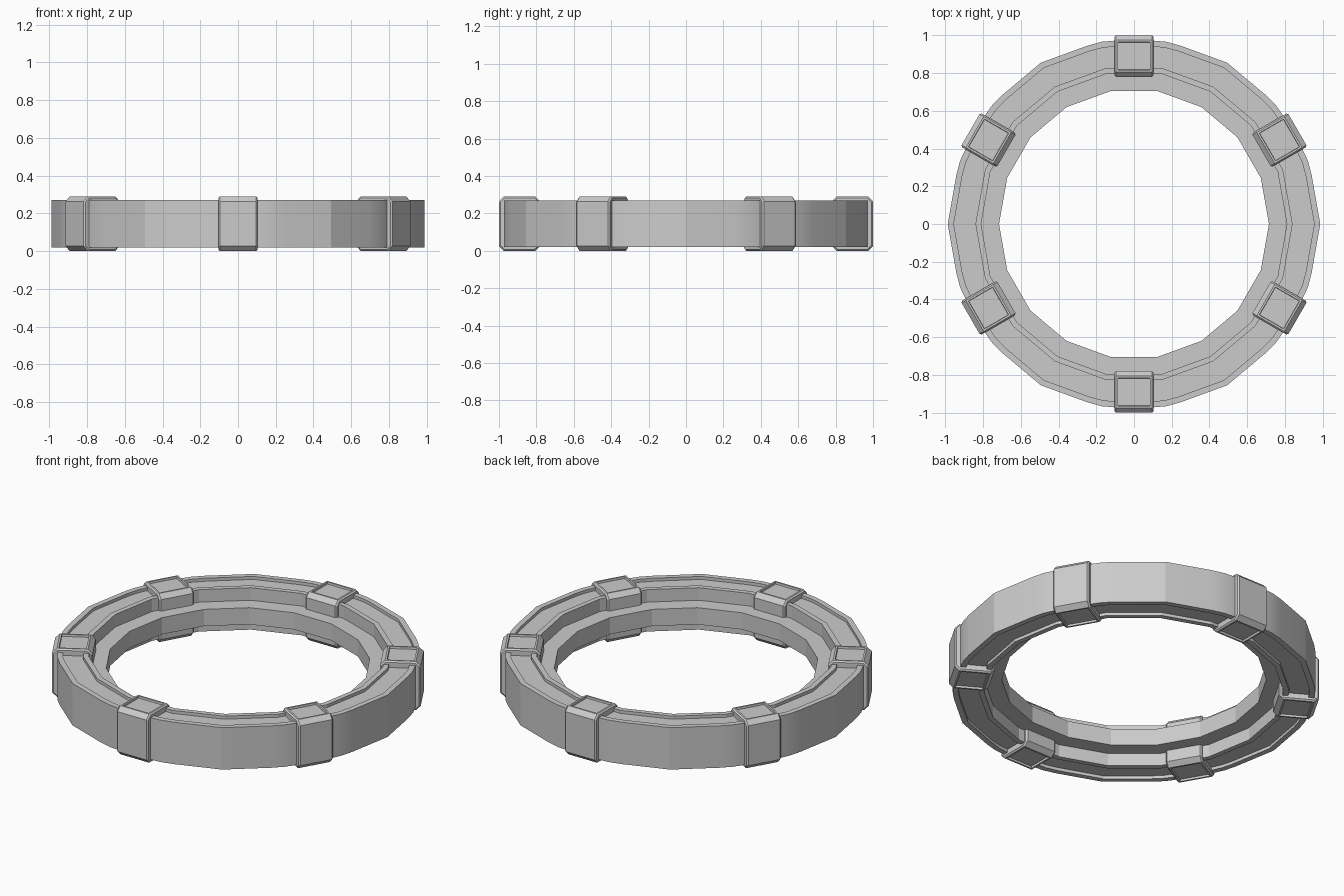
import bpy, bmesh, math
from mathutils import Vector, Matrix

if "Cube" in bpy.data.objects:
    bpy.data.objects.remove(bpy.data.objects["Cube"])

grey = bpy.data.materials.new("mid_grey")
grey.diffuse_color = (0.6, 0.6, 0.6, 1)
grey.use_nodes = True
grey.node_tree.nodes["Principled BSDF"].inputs["Base Color"].default_value = grey.diffuse_color
MID = 0.145  # mirror height


def finish(bm, name):
    bmesh.ops.recalc_face_normals(bm, faces=bm.faces)
    me = bpy.data.meshes.new(name)
    bm.to_mesh(me)
    bm.free()
    me.materials.append(grey)
    ob = bpy.data.objects.new(name, me)
    bpy.context.collection.objects.link(ob)
    return ob


def shade(ob, angle):
    bpy.ops.object.select_all(action='DESELECT')
    ob.select_set(True)
    bpy.context.view_layer.objects.active = ob
    bpy.ops.object.shade_smooth_by_angle(angle=math.radians(angle))


def outline(r, rounded):
    """18-sided plan; corners beside the clamps are optionally rounded."""
    p = [Vector((r * math.cos(math.radians(20 * i)),
                 r * math.sin(math.radians(20 * i)))) for i in range(18)]
    pts = []
    for i in range(18):
        if i % 3 == 0:
            pts.append(p[i])
            continue
        a = p[i].lerp(p[i - 1], 0.22)
        b = p[i].lerp(p[(i + 1) % 18], 0.22)
        mid = (a + b) / 4 + p[i] / 2 if rounded else p[i]
        pts += [a, mid, b]
    return pts


# ring: upper half of the cross-section (radius, height above middle), mirrored
half = [(0.715, 0.05), (0.81, 0.05), (0.81, 0.125), (0.84, 0.125),
        (0.84, 0.107), (0.955, 0.107), (0.955, 0.125), (0.987, 0.125)]
profile = half + [(r, -z) for r, z in reversed(half)]
bm = bmesh.new()
loops = [[bm.verts.new((p.x, p.y, MID + z)) for p in outline(r, r > 0.9)]
         for r, z in profile]
n = len(loops[0])
for j, la in enumerate(loops):
    lb = loops[(j + 1) % len(loops)]
    for i in range(n):
        k = (i + 1) % n
        bm.faces.new((la[i], la[k], lb[k], lb[i]))
shade(finish(bm, "ring"), 15)

# clamps: chamfered blocks with recessed panels above and below
c = 0.026
side = [(0.78, c), (0.78 + c, 0), (1 - c, 0), (1, c),
        (1, 0.29 - c), (1 - c, 0.29), (0.78 + c, 0.29), (0.78, 0.29 - c)]
for k in range(6):
    bm = bmesh.new()
    ends = [[bm.verts.new((r, s * 0.103, z)) for r, z in side] for s in (-1, 1)]
    bm.faces.new(ends[0])
    bm.faces.new(ends[1])
    for i in range(8):
        j = (i + 1) % 8
        bm.faces.new((ends[0][i], ends[0][j], ends[1][j], ends[1][i]))
    bmesh.ops.recalc_face_normals(bm, faces=bm.faces)
    # soften the rims of the two flat ends
    rims = [e for e in bm.edges if abs(e.verts[0].co.y - e.verts[1].co.y) < 1e-4]
    bmesh.ops.bevel(bm, geom=rims, offset=0.008, segments=1, affect='EDGES')
    bm.normal_update()
    caps = [f for f in bm.faces if abs(f.normal.z) > 0.99]
    bmesh.ops.inset_individual(bm, faces=caps, thickness=0.014)
    bmesh.ops.inset_individual(bm, faces=caps, thickness=0.002, depth=-0.012)
    bm.transform(Matrix.Rotation(math.radians(30 + 60 * k), 4, 'Z'))
    shade(finish(bm, f"clamp_{k + 1}"), 15)
